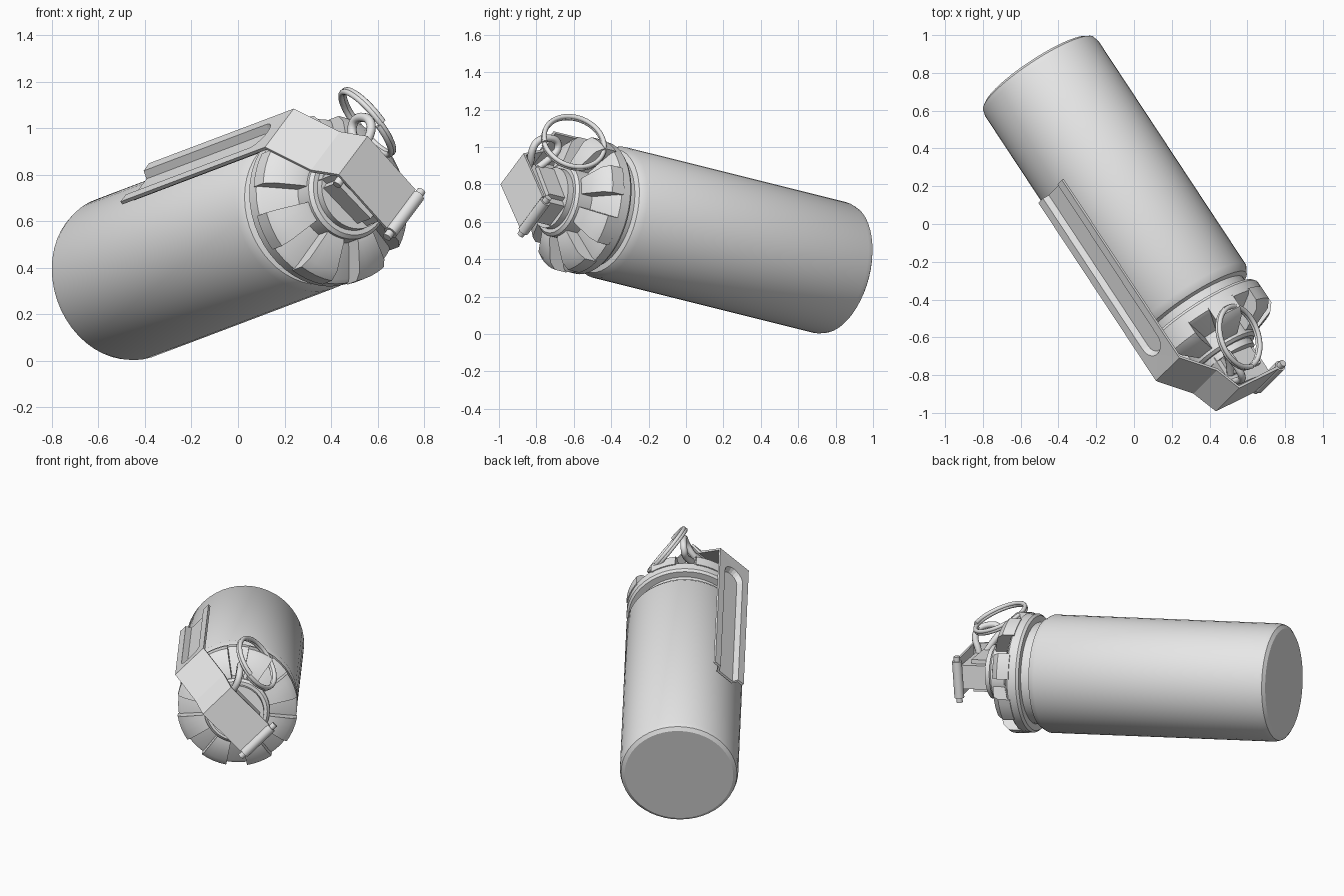
import bpy, bmesh, math
from mathutils import Vector, Matrix

if "Cube" in bpy.data.objects:
    bpy.data.objects.remove(bpy.data.objects["Cube"])

# Local frame: Z runs up the canister, X points out through the lever
AZ = Vector((0.539, -0.817, 0.204)).normalized()
AX = Vector((-0.667, -0.265, 0.696))
AX = (AX - AX.dot(AZ) * AZ).normalized()
AY = AZ.cross(AX)
FRAME = Matrix.Translation((0, 0.03, 0.54)) @ Matrix((AX, AY, AZ)).transposed().to_4x4()

grey = bpy.data.materials.new("plain_grey")
grey.diffuse_color = (0.8, 0.8, 0.8, 1)
grey.use_nodes = True
grey.node_tree.nodes["Principled BSDF"].inputs["Base Color"].default_value = grey.diffuse_color


def add(name, bm, smooth=30, closed=True):
    if closed:
        bmesh.ops.remove_doubles(bm, verts=bm.verts, dist=1e-5)
    bmesh.ops.recalc_face_normals(bm, faces=bm.faces)
    me = bpy.data.meshes.new(name)
    bm.to_mesh(me)
    bm.free()
    ob = bpy.data.objects.new(name, me)
    bpy.context.collection.objects.link(ob)
    me.materials.append(grey)
    ob.matrix_world = FRAME
    if smooth:
        bpy.ops.object.select_all(action='DESELECT')
        ob.select_set(True)
        bpy.context.view_layer.objects.active = ob
        bpy.ops.object.shade_smooth_by_angle(angle=math.radians(smooth))
    return ob


def lathe(bm, prof, a0=0.0, a1=2 * math.pi, n=40, caps=False):
    rows = [[bm.verts.new((r * math.cos(a), r * math.sin(a), z)) for r, z in prof]
            for a in (a0 + (a1 - a0) * i / n for i in range(n + 1))]
    m = len(prof)
    for p, q in zip(rows, rows[1:]):
        for j in range(m if caps else m - 1):
            k = (j + 1) % m
            bm.faces.new((p[j], q[j], q[k], p[k]))
    if caps:
        bm.faces.new(rows[0])
        bm.faces.new(rows[-1])


def box(bm, lo, hi):
    mid = [(l + h) / 2 for l, h in zip(lo, hi)]
    size = [h - l for l, h in zip(lo, hi)]
    bmesh.ops.create_cube(bm, size=1, matrix=Matrix.Translation(mid) @ Matrix.Diagonal((*size, 1)))


def rod(bm, x, z, y0, y1, r):
    m = Matrix.Translation((x, (y0 + y1) / 2, z)) @ Matrix.Rotation(math.pi / 2, 4, 'X')
    bmesh.ops.create_cone(bm, cap_ends=True, segments=16, radius1=r, radius2=r,
                          depth=abs(y1 - y0), matrix=m)


def wire(name, pts, r, kind='POLY'):
    cu = bpy.data.curves.new(name, 'CURVE')
    cu.dimensions = '3D'
    cu.bevel_depth, cu.bevel_resolution, cu.use_fill_caps = r, 3, True
    cu.resolution_u = 6
    sp = cu.splines.new(kind)
    sp.points.add(len(pts) - 1)
    for p, c in zip(sp.points, pts):
        p.co = (*c, 1)
    if kind == 'NURBS':
        sp.use_endpoint_u, sp.order_u = True, 3
    cu.materials.append(grey)
    ob = bpy.data.objects.new(name, cu)
    bpy.context.collection.objects.link(ob)
    ob.matrix_world = FRAME


# Canister with bevelled base and shoulder
bm = bmesh.new()
lathe(bm, [(0, -.95), (.33, -.95), (.352, -.935), (.36, -.905), (.36, .54), (.338, .58),
           (.31, .59), (.31, .66), (0, .66)], n=48)
add("canister_body", bm)

# Collar and stepped neck
bm = bmesh.new()
lathe(bm, [(0, .64), (.35, .64), (.362, .655), (.362, .71), (.345, .725), (.20, .79), (.20, .875),
           (.185, .89), (.165, .89), (.165, .925), (0, .925)], n=48)
add("head_collar", bm)

# Raised wedges around the head
bm = bmesh.new()
for i in range(8):
    c = 2 * math.pi * (i + 0.5) / 8
    h = math.radians(12.5)
    lathe(bm, [(.19, .77), (.19, .86), (.215, .86), (.335, .815), (.368, .775), (.368, .70), (.33, .70)],
          c - h, c + h, 4, True)
add("head_wedges", bm)

# Neck block with side cheeks carrying the lever
bm = bmesh.new()
box(bm, (-.14, -.075, .90), (.15, .075, 1.085))
for s in (-1, 1):
    box(bm, (-.10, s * .088 - .013, .91), (.12, s * .088 + .013, 1.03))
add("neck_block", bm, 0)

# Lever: stamped side plate with an open rounded groove, then bent over the head
bm = bmesh.new()
W, X0, ZB, ZT, ZC = .12, .408, -.31, .84, .67


def groove(r, x):
    pts = [(r, ZB)] + [(r * math.cos(a), ZC + r * math.sin(a))
                       for a in (math.pi * i / 10 for i in range(11))] + [(-r, ZB)]
    return [bm.verts.new((x, y, z)) for y, z in pts]


rim, floor = groove(.078, X0), groove(.060, X0 - .032)
b1, a1 = bm.verts.new((X0, W, ZT)), bm.verts.new((X0, -W, ZT))
e1, e2 = bm.verts.new((X0, W, ZB)), bm.verts.new((X0, -W, ZB))
bm.faces.new((e1, b1, *rim[6:0:-1], rim[0]))
bm.faces.new((a1, e2, *rim[:5:-1]))
bm.faces.new((b1, a1, rim[6]))
for i in range(len(rim) - 1):
    bm.faces.new((rim[i], rim[i + 1], floor[i + 1], floor[i]))
bm.faces.new(floor)
last = (b1, a1)
for x, z in ((.226, .98), (.16, 1.115), (-.16, 1.095)):
    new = (bm.verts.new((x, W, z)), bm.verts.new((x, -W, z)))
    bm.faces.new((last[0], last[1], new[1], new[0]))
    last = new
lever = add("safety_lever", bm, 0, False)
sol = lever.modifiers.new("thickness", 'SOLIDIFY')
sol.thickness, sol.offset = .016, 0

# Hinge roller and its pin at the lever end
bm = bmesh.new()
rod(bm, -.19, 1.09, -.115, .115, .03)
rod(bm, -.19, 1.09, -.145, .145, .019)
add("lever_hinge", bm)

# Pin through the neck, bent into an eyelet
wire("safety_pin", [(.12, .12, 1.05), (.13, -.08, 1.06), (.15, -.16, 1.10), (.19, -.22, 1.08),
                    (.21, -.24, .97), (.18, -.20, .93), (.14, -.15, .97), (.12, -.08, 1.02)],
     .02, 'NURBS')

# Split pull ring of two close coils
n = Vector((-.15, -.93, .32)).normalized()
u = n.cross(Vector((1, 0, 0))).normalized()
v = n.cross(u)
centre = Vector((.134, -.298, .913))
coil = []
for i in range(97):
    a = 4 * math.pi * i / 96
    coil.append(centre + .167 * (math.cos(a) * u + math.sin(a) * v) + n * (.026 * (i / 96 - .5)))
wire("pull_ring", coil, .013)
